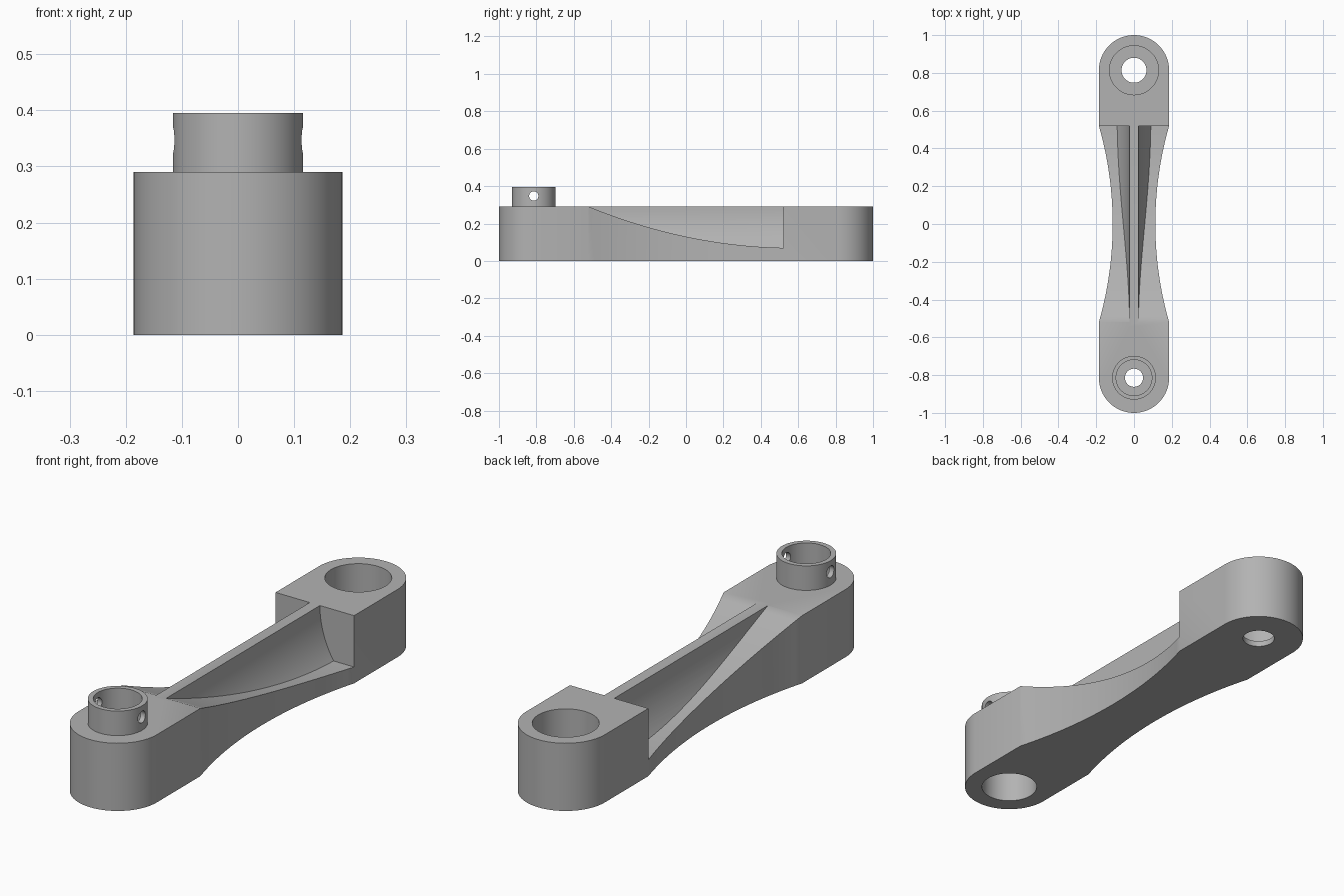
import bpy, bmesh
from math import sin, cos, pi, sqrt, radians

if "Cube" in bpy.data.objects:
    bpy.data.objects.remove(bpy.data.objects["Cube"], do_unlink=True)

HEIGHT, HALF_W, END_Y, STEP_Y = 0.29, 0.186, 0.814, 0.52
RIB_HALF = 0.024

grey = bpy.data.materials.new("plain grey")
grey.use_nodes = True
grey.diffuse_color = (0.45, 0.45, 0.45, 1)
grey.node_tree.nodes["Principled BSDF"].inputs["Base Color"].default_value = (0.45, 0.45, 0.45, 1)


def prism(name, outline, axis, start, end):
    """Extrude a 2D outline along an axis from start to end."""
    place = {"x": lambda p, d: (d, p[0], p[1]),
             "y": lambda p, d: (p[0], d, p[1]),
             "z": lambda p, d: (p[0], p[1], d)}[axis]
    bm = bmesh.new()
    low = [bm.verts.new(place(p, start)) for p in outline]
    high = [bm.verts.new(place(p, end)) for p in outline]
    bm.faces.new(low)
    bm.faces.new(high)
    for i in range(len(low)):
        j = (i + 1) % len(low)
        bm.faces.new((low[i], low[j], high[j], high[i]))
    bmesh.ops.recalc_face_normals(bm, faces=bm.faces)
    mesh = bpy.data.meshes.new(name)
    bm.to_mesh(mesh)
    bm.free()
    mesh.materials.append(grey)
    obj = bpy.data.objects.new(name, mesh)
    bpy.context.collection.objects.link(obj)
    return obj


def circle(u, v, radius, count=64):
    return [(u + radius * cos(2 * pi * i / count), v + radius * sin(2 * pi * i / count))
            for i in range(count)]


def combine(target, tool, operation):
    """Apply a boolean and discard the tool."""
    mod = target.modifiers.new("boolean", "BOOLEAN")
    mod.operation, mod.object, mod.solver = operation, tool, "EXACT"
    tool.hide_render = True
    bpy.context.view_layer.objects.active = target
    bpy.ops.object.modifier_apply(modifier=mod.name)
    bpy.data.objects.remove(tool, do_unlink=True)


# Plan outline: round ends joined by waisted sides
sag = 0.073
waist_r = (STEP_Y ** 2 + sag ** 2) / (2 * sag)
STEPS = 32
side = []
for i in range(STEPS + 1):
    y = -STEP_Y + 2 * STEP_Y * i / STEPS
    side.append((HALF_W - sag + waist_r - sqrt(waist_r ** 2 - y * y), y))
cap = [(HALF_W * cos(pi * i / STEPS), END_Y + HALF_W * sin(pi * i / STEPS))
       for i in range(STEPS + 1)]
half = side + cap
arm = prism("link_arm", half + [(-x, -y) for x, y in half], "z", 0, HEIGHT)

# Sloping scoop over the middle of the arm
scoop = []
for i in range(STEPS + 1):
    y = -STEP_Y + 2 * STEP_Y * i / STEPS
    scoop.append((y, 0.13 - 0.2115 * y + 0.185 * y * y))
scoop += [(STEP_Y, 0.5), (-STEP_Y, 0.5)]
combine(arm, prism("scoop_cutter", scoop, "x", -0.4, 0.4), "DIFFERENCE")

# Central rib with concave flared sides
flare_r = 0.405
flank = []
for i in range(17):
    drop = 0.225 * i / 16
    flank.append((RIB_HALF + flare_r - sqrt(flare_r ** 2 - drop ** 2), HEIGHT - drop))
rib = prism("center_rib", flank + [(-x, z) for x, z in reversed(flank)], "y", -0.54, 0.56)
combine(arm, rib, "UNION")

# Raised collar on the front end
collar = prism("collar", circle(0, -END_Y, 0.116), "z", 0.265, 0.395)
combine(arm, collar, "UNION")

# Bores: centre (y), radius, bottom, top
bores = [(-END_Y, 0.095, 0.27, 0.5), (-END_Y, 0.115, -0.1, 0.25), (-END_Y, 0.048, -0.1, 0.5),
         (END_Y, 0.13, 0.025, 0.5), (END_Y, 0.066, -0.1, 0.5)]
for y, radius, bottom, top in bores:
    combine(arm, prism("bore_cutter", circle(0, y, radius), "z", bottom, top), "DIFFERENCE")

# Cross pin hole through the collar
combine(arm, prism("pin_cutter", circle(-END_Y, 0.347, 0.025, 32), "x", -0.3, 0.3), "DIFFERENCE")

bpy.ops.object.select_all(action="DESELECT")
arm.select_set(True)
bpy.context.view_layer.objects.active = arm
bpy.ops.object.shade_smooth_by_angle(angle=radians(25))
